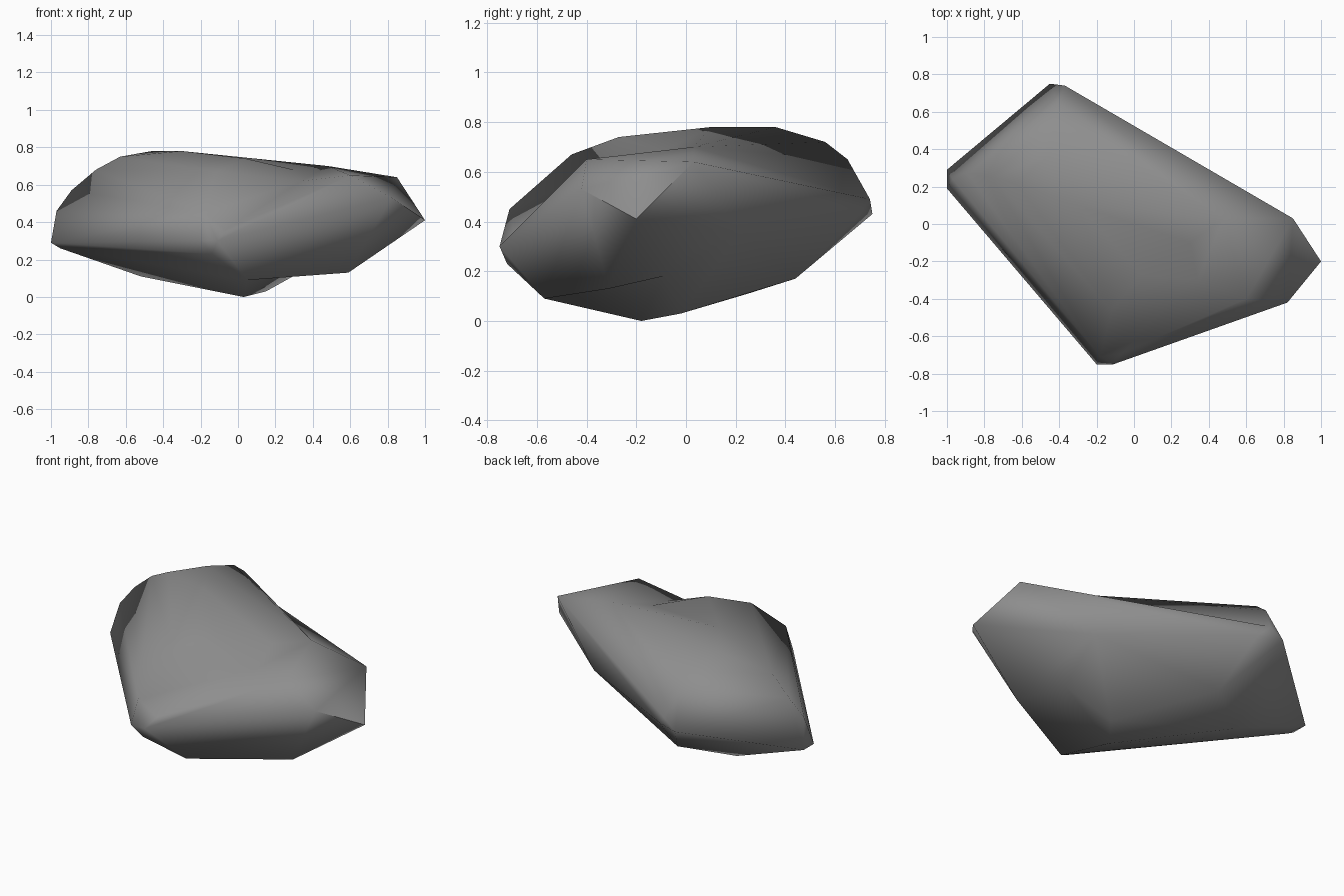
import bpy
import bmesh
import math
from itertools import combinations
from mathutils import Vector
from mathutils.geometry import intersect_point_line

default_cube = bpy.data.objects.get("Cube")
if default_cube:
    bpy.data.objects.remove(default_cube, do_unlink=True)


def make_material(name, colour):
    material = bpy.data.materials.new(name)
    material.use_nodes = True
    material.diffuse_color = colour
    material.node_tree.nodes["Principled BSDF"].inputs["Base Color"].default_value = colour
    return material


def wrap(bm, corners):
    """Join every three corners that have all the other corners on one side."""
    verts = [bm.verts.new(Vector(corner)) for corner in corners]
    for a, b, c in combinations(verts, r=len("abc")):
        normal = (b.co - a.co).cross(c.co - a.co)
        heights = [normal.dot(v.co - a.co) for v in verts if v not in (a, b, c)]
        if max(heights) < 5e-7:
            bm.faces.new((a, b, c))
        elif min(heights) > -5e-7:
            bm.faces.new((a, c, b))
    loose = [vert for vert in bm.verts if not vert.link_faces]
    bmesh.ops.delete(bm, geom=loose, context="VERTS")


def dent(bm, location):
    """Push the nearest edge in, so that its two triangles fold down to a point."""
    point = Vector(location)

    def distance(edge):
        start, end = (vert.co for vert in edge.verts)
        factor = intersect_point_line(point, start, end)[1]
        return (start.lerp(end, min(max(factor, 0), 1)) - point).length

    edge = min(bm.edges, key=distance)
    sides = [(loop.vert, loop.link_loop_next.vert)
             for face in edge.link_faces for loop in face.loops if loop.edge != edge]
    bmesh.ops.delete(bm, geom=[edge], context="EDGES")
    bottom = bm.verts.new(point)
    for first, second in sides:
        bm.faces.new((first, second, bottom))


def stone(name, corners, dents, material):
    bm = bmesh.new()
    wrap(bm, corners)
    for location in dents:
        dent(bm, location)
    mesh = bpy.data.meshes.new(name)
    bm.to_mesh(mesh)
    bm.free()
    mesh.materials.append(material)
    part = bpy.data.objects.new(name, mesh)
    bpy.context.collection.objects.link(part)
    return part


stone_grey = make_material("stone grey", (0.27, 0.27, 0.27, 1))

# Rounded left end, from the low corner over the top to the back
end_arch = [(-1, .19, .29), (-1, .29, .29), (-.95, .2, .26), (-.97, .24, .46),
            (-.89, .27, .57), (-.76, .25, .68), (-.63, .22, .75), (-.46, .36, .78),
            (-.42, .56, .72), (-.41, .65, .65)]
back_corner = [(-.37, .74, .49), (-.45, .75, .43), (-.31, .7, .43)]

# Ridge falling towards the front corner
front_ridge = [(-.3, .1, .78), (.04, -.27, .74), (-.12, -.46, .67), (-.18, -.71, .45)]
front_corner = [(-.2, -.75, .3), (-.11, -.75, .3), (-.14, -.72, .23)]

# Underside, and the lower edge shared by both masses
underside = [(.03, -.18, 0), (.15, -.02, .03), (-.52, .25, .11), (-.25, .44, .17)]
lower_edge = [(.05, -.57, .09), (.42, -.09, .18), (.47, .22, .36)]

# Points where the ridge meets the shoulder: bottom of the hollow and crest
meeting = [(.34, -.3, .62), (.48, .03, .7)]
saddle = (.3, -.1, .68)

# Shoulder with its raised edge and pointed tip
shoulder_tip = [(.6, -.4, .65), (.85, .03, .64), (1, -.2, .41),
                (.82, -.42, .53), (.59, -.31, .13)]

shared = back_corner + front_corner + lower_edge + meeting
rock = stone("rock", end_arch + front_ridge + underside + shared, [saddle], stone_grey)
shoulder = stone("rock_shoulder", shoulder_tip + shared, [], stone_grey)

# Fuse the two masses into one stone
bpy.context.view_layer.objects.active = rock
rock.select_set(True)
fuse = rock.modifiers.new("fuse", "BOOLEAN")
fuse.operation = "UNION"
fuse.solver = "EXACT"
fuse.object = shoulder
bpy.ops.object.modifier_apply(modifier=fuse.name)
bpy.data.objects.remove(shoulder, do_unlink=True)
bpy.ops.object.shade_smooth_by_angle(angle=math.radians(75))
